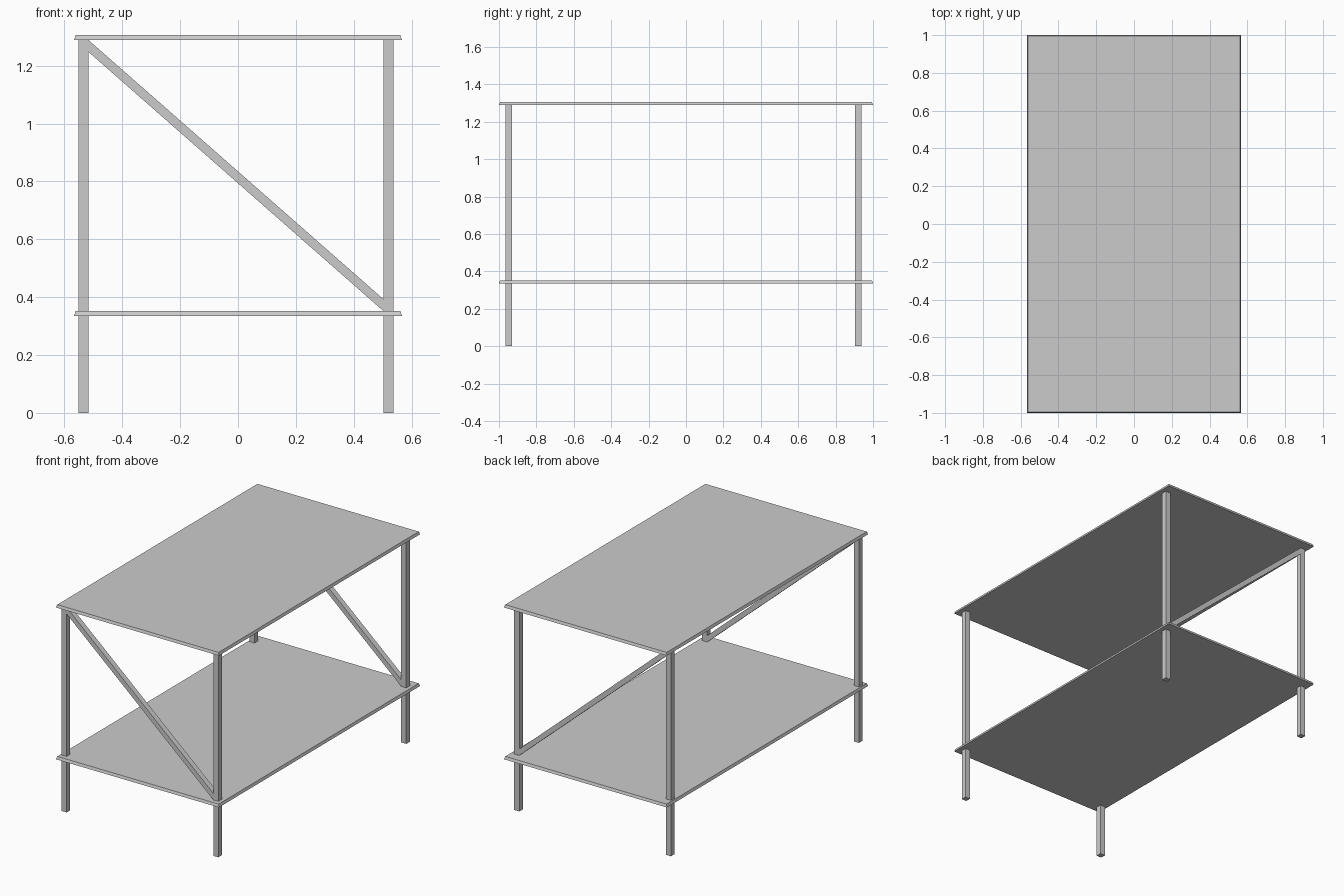
import bpy

if "Cube" in bpy.data.objects:
    bpy.data.objects.remove(bpy.data.objects["Cube"])

LEG_X = ((-0.552, -0.517), (0.503, 0.538))
LEG_Y = ((-0.964, -0.929), (0.903, 0.938))
TOP_Z, SHELF_Z = 1.289, 0.335
THICK, INSET = 0.017, 0.006


def prism(name, lower, upper):
    """Solid between two matching four-point loops."""
    mesh = bpy.data.meshes.new(name)
    faces = [(3, 2, 1, 0), (4, 5, 6, 7)]
    faces += [(i, (i + 1) % 4, (i + 1) % 4 + 4, i + 4) for i in range(4)]
    mesh.from_pydata(lower + upper, [], faces)
    obj = bpy.data.objects.new(name, mesh)
    bpy.context.collection.objects.link(obj)
    return obj


def rect(x0, x1, y0, y1, z):
    return [(x0, y0, z), (x1, y0, z), (x1, y1, z), (x0, y1, z)]


# Two boards with slightly sloped edges
for name, z in (("table_top", TOP_Z), ("lower_shelf", SHELF_Z)):
    x, y = 0.567, 1.0
    prism(name, rect(-x, x, -y, y, z),
          rect(-x + INSET, x - INSET, -y + INSET, y - INSET, z + THICK))

# Four square legs
for side, (x0, x1) in zip(("left", "right"), LEG_X):
    for end, (y0, y1) in zip(("front", "back"), LEG_Y):
        prism(f"{end}_{side}_leg", rect(x0, x1, y0, y1, 0),
              rect(x0, x1, y0, y1, TOP_Z))

# Diagonal braces, cut vertically where they meet the legs
xa, xb = LEG_X[0][1], LEG_X[1][0]
low_a, low_b, height = TOP_Z - 0.041, SHELF_Z + THICK, 0.041
for end, (y0, y1) in zip(("front", "back"), LEG_Y):
    bottom = [(xa, y0, low_a), (xb, y0, low_b), (xb, y1, low_b), (xa, y1, low_a)]
    prism(f"{end}_brace", bottom, [(x, y, z + height) for x, y, z in bottom])
